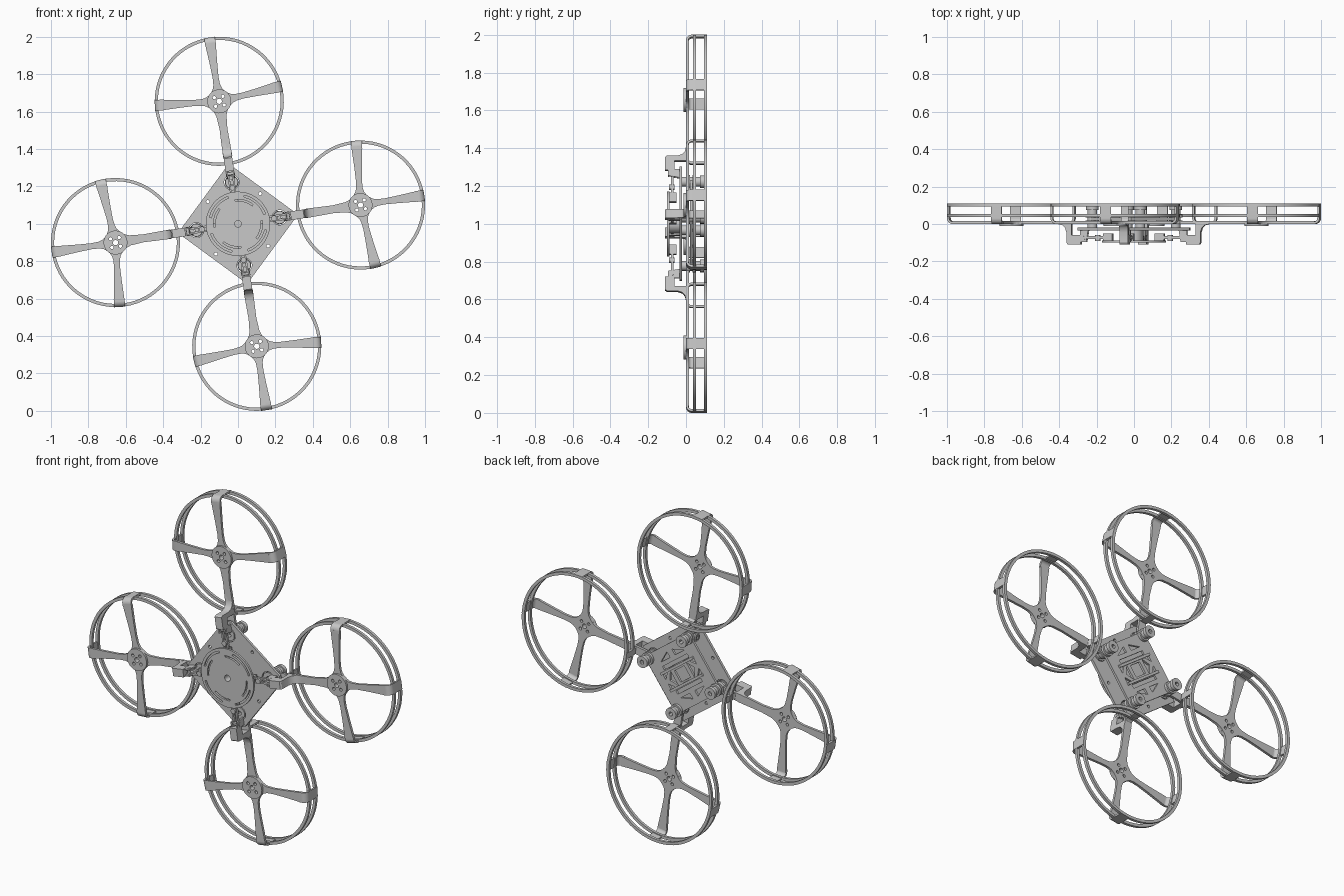
import bpy
from math import sin, cos, pi, radians
from mathutils import Matrix

cube = bpy.data.objects.get("Cube")
if cube:
    bpy.data.objects.remove(cube)

GREY = (0.58, 0.58, 0.58, 1)
mat = bpy.data.materials.new("light grey")
mat.use_nodes = True
mat.diffuse_color = GREY
mat.node_tree.nodes["Principled BSDF"].inputs["Base Color"].default_value = GREY

TILT = radians(8.7)      # twist of the whole frame
REACH = 0.6626           # body centre to rotor centre
RIM = 0.345              # guard radius
BODY = Matrix.Translation((0, 0, 1))


def spin(angle):
    return Matrix.Rotation(-angle, 4, 'Y')


ARMS = [BODY @ spin(TILT + k * pi / 2) for k in range(4)]
FRAME = ARMS[:1]


def circle(r, cx=0, cy=0, n=24):
    return [(cx + r * cos(2 * pi * i / n), cy + r * sin(2 * pi * i / n)) for i in range(n)]


def box(x0, x1, y0, y1):
    return [(x0, y0), (x1, y0), (x1, y1), (x0, y1)]


def turn(pts, a):
    return [(x * cos(a) - y * sin(a), x * sin(a) + y * cos(a)) for x, y in pts]


def arc_slot(r0, r1, start, span, cx=0, cy=0, n=14):
    angles = [start + span * i / n for i in range(n + 1)]
    return ([(cx + r1 * cos(a), cy + r1 * sin(a)) for a in angles]
            + [(cx + r0 * cos(a), cy + r0 * sin(a)) for a in reversed(angles)])


def solid(name, loops, lo, hi, places, across=False):
    """Extrude outline and holes along y, or sideways (across) for side profiles."""
    curve = bpy.data.curves.new(name, 'CURVE')
    curve.dimensions = '2D'
    curve.fill_mode = 'BOTH'
    curve.extrude = (hi - lo) / 2
    for loop in loops:
        spline = curve.splines.new('POLY')
        spline.points.add(len(loop) - 1)
        for p, (x, y) in zip(spline.points, loop):
            p.co = (x, y, 0, 1)
        spline.use_cyclic_u = True
    temp = bpy.data.objects.new(name, curve)
    bpy.context.collection.objects.link(temp)
    graph = bpy.context.evaluated_depsgraph_get()
    mesh = bpy.data.meshes.new_from_object(temp.evaluated_get(graph))
    bpy.data.objects.remove(temp)
    mid = (lo + hi) / 2
    if across:
        mesh.transform(Matrix.Translation((0, 0, mid)))
    else:
        mesh.transform(Matrix.Translation((0, mid, 0)) @ Matrix.Rotation(pi / 2, 4, 'X'))
    mesh.materials.clear()
    mesh.materials.append(mat)
    for place in places:
        ob = bpy.data.objects.new(name, mesh)
        ob.matrix_world = place
        bpy.context.collection.objects.link(ob)
        ob.select_set(True)
        bpy.context.view_layer.objects.active = ob


bpy.ops.object.select_all(action='DESELECT')

# Rotor guards: four-spoke cross, motor plate, rim straps and two hoops
ROTORS = [m @ Matrix.Translation((REACH, 0, 0)) for m in ARMS]
spoke = [(0.055, 0.034), (0.07, 0.024), (0.09, 0.018), (0.13, 0.016), (0.2, 0.02), (0.315, 0.029)]
arm = [(0.055, 0.036), (0.08, 0.027), (0.15, 0.021), (0.22, 0.023), (0.3, 0.025)]
SPOKE_ANGLES = [0, radians(85), pi, radians(275)]
cross = []
for angle in SPOKE_ANGLES:
    shape = arm if angle == pi else spoke
    cross += turn([(r, -w) for r, w in shape] + [(r, w) for r, w in reversed(shape)], angle)
screw_holes = [circle(0.014, n=16)]
for k in range(4):
    screw_holes.append(circle(0.009, *turn([(0.033, 0)], k * pi / 2 + pi / 4)[0], n=12))
solid("guard_spokes", [cross] + screw_holes, 0, 0.015, ROTORS)
solid("motor_plate", [circle(0.064, n=32)] + screw_holes, -0.012, 0.008, ROTORS)
for lo, hi in ((0.037, 0.053), (0.094, 0.11)):
    solid("guard_hoop", [circle(RIM, n=72), circle(RIM - 0.017, n=72)], lo, hi, ROTORS)

# Straps curve from the spoke ends back over the hoops
bend = arc_slot(0.019, 0.031, -pi / 2, pi / 2, RIM - 0.031, 0.031, n=8)
strap = bend[:9] + [(RIM, 0.11), (RIM - 0.012, 0.11)] + bend[9:] + [(0.3, 0.012), (0.3, 0)]
for angle in SPOKE_ANGLES:
    w = 0.02 if angle == pi else 0.029
    solid("rim_strap", [strap], -w, w, [m @ spin(angle) for m in ROTORS], across=True)

# Front body plate with clipped corners and small holes
h, c = 0.325, 0.022
outline = []
for k in range(4):
    outline += turn([(h - c, -c), (h - c, c)], k * pi / 2)
holes = [circle(0.009, *turn([(0.2, 0)], pi / 4 + k * pi / 2)[0], n=12) for k in range(4)]
holes += [circle(0.04, *turn([(0.225, 0)], k * pi / 2)[0]) for k in range(4)]
solid("front_plate", [outline] + holes, -0.035, -0.02, FRAME)

# Slotted turning disc with its drum
slots = [circle(0.018)]
for k in range(4):
    slots.append(arc_slot(0.146, 0.156, k * pi / 2 + 0.2, 1.0))
    slots.append(arc_slot(0.122, 0.131, k * pi / 2 + 0.75, 0.8))
solid("turning_disc", [circle(0.172, n=64)] + slots, -0.1, -0.088, FRAME)
solid("disc_drum", [circle(0.05, n=32), circle(0.018)], -0.09, -0.03, FRAME)

# Arm hinges: bracket wrapping the plate edge, link rods, pin and slider block
bracket = [(0.285, -0.11), (0.355, -0.11), (0.362, -0.1), (0.362, -0.045), (0.37, -0.02),
           (0.385, -0.006), (0.41, 0), (0.45, 0), (0.45, 0.015), (0.24, 0.015),
           (0.24, 0), (0.335, 0), (0.335, -0.06), (0.285, -0.06)]
solid("arm_bracket", [bracket], -0.023, 0.023, ARMS, across=True)
for side in (-1, 1):
    v = side * 0.012
    solid("link_rod", [box(0.13, 0.3, v - 0.005, v + 0.005)], -0.08, -0.065, ARMS)
    ear = [(0.245, -0.035), (0.29, -0.035), (0.29, -0.095), (0.255, -0.095)]
    w = side * 0.018
    solid("hinge_ear", [ear], w - 0.004, w + 0.004, ARMS, across=True)
solid("hinge_pin", [circle(0.01, 0.27, -0.075, n=12)], -0.024, 0.024, ARMS, across=True)
solid("slider_block", [box(0.115, 0.165, -0.02, 0.02)], -0.088, -0.05, ARMS)
solid("link_end", [circle(0.015, 0.195, 0, n=16)], -0.09, -0.06, ARMS)

# Back plate with truss cut-outs
h, c = 0.18, 0.03
outline = []
for k in range(4):
    outline += turn([(h, c - h), (h, h - c), (h - c, h)], k * pi / 2)
cuts = [box(-0.035, 0.035, -0.04, 0.04)]
for s in (-1, 1):
    cuts.append(box(s * 0.065, s * 0.085, -0.1, 0.1))
    cuts.append([(-0.045, s * 0.065), (0.045, s * 0.065), (0, s * 0.1)])
    for t in (-1, 1):
        cuts.append([(s * 0.012, t * 0.125), (s * 0.05, t * 0.125), (s * 0.05, t * 0.085)])
        cuts.append([(s * 0.11, t * 0.02), (s * 0.145, t * 0.02), (s * 0.11, t * 0.095)])
cuts = [turn(loop, pi / 4) for loop in [outline] + cuts]
solid("back_plate", cuts, 0.02, 0.034, FRAME)
for s in (-1, 1):
    rail = turn(box(s * 0.045, s * 0.06, -0.13, 0.13), pi / 4)
    solid("back_rail", [rail], 0.03, 0.045, FRAME)

# Dampers joining the two plates
for r, lo, hi in ((0.034, -0.035, -0.022), (0.026, -0.03, 0.08), (0.036, 0.0, 0.02),
                  (0.036, 0.034, 0.05), (0.034, 0.075, 0.095)):
    solid("damper", [circle(r, 0.225), circle(0.012, 0.225, n=12)], lo, hi, ARMS)

bpy.ops.object.shade_smooth_by_angle(angle=radians(30))
